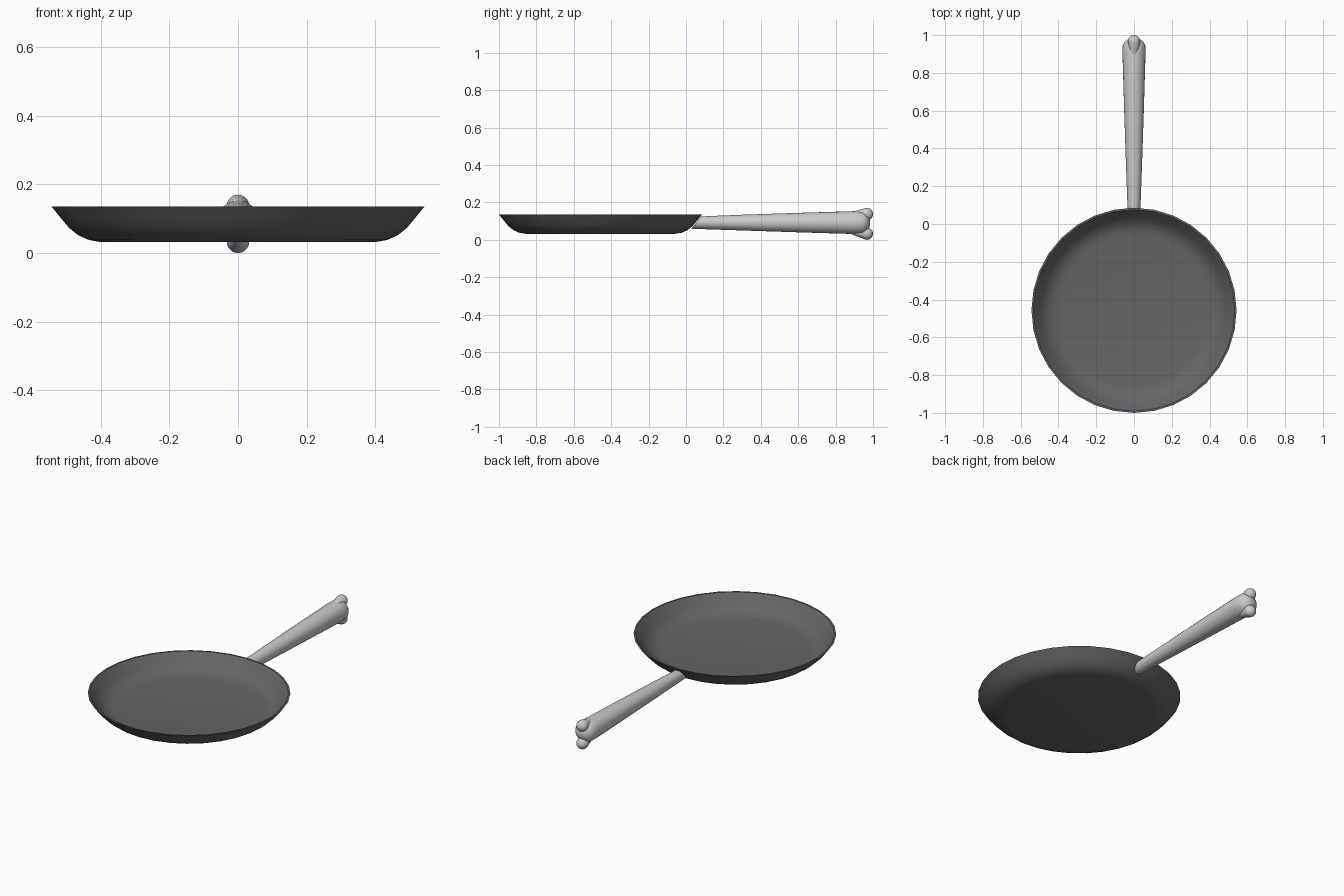
import bpy, math
from mathutils import Vector

if "Cube" in bpy.data.objects:
    bpy.data.objects.remove(bpy.data.objects["Cube"])

dark = bpy.data.materials.new("dark_metal")
dark.diffuse_color = (0.13, 0.13, 0.13, 1)
dark.use_nodes = True
dark.node_tree.nodes["Principled BSDF"].inputs["Base Color"].default_value = dark.diffuse_color


def make(name, rings, mat=None, angle=40):
    """Skin a list of equal-length rings; single points close the ends."""
    verts, faces, prev = [], [], None
    for ring in rings:
        ids = list(range(len(verts), len(verts) + len(ring)))
        verts += ring
        if prev:
            n = max(len(prev), len(ids))
            for i in range(n):
                j = (i + 1) % n
                q = [prev[i % len(prev)], prev[j % len(prev)],
                     ids[j % len(ids)], ids[i % len(ids)]]
                faces.append(list(dict.fromkeys(q)))
        prev = ids
    mesh = bpy.data.meshes.new(name)
    mesh.from_pydata([tuple(v) for v in verts], [], faces)
    ob = bpy.data.objects.new(name, mesh)
    bpy.context.collection.objects.link(ob)
    if mat:
        mesh.materials.append(mat)
    bpy.ops.object.select_all(action='DESELECT')
    ob.select_set(True)
    bpy.context.view_layer.objects.active = ob
    bpy.ops.object.mode_set(mode='EDIT')
    bpy.ops.mesh.select_all(action='SELECT')
    bpy.ops.mesh.normals_make_consistent(inside=False)
    bpy.ops.object.mode_set(mode='OBJECT')
    bpy.ops.object.shade_smooth_by_angle(angle=math.radians(angle))
    return ob


def circle(n):
    return [(math.cos(2 * math.pi * i / n), math.sin(2 * math.pi * i / n)) for i in range(n)]


# pan: outer wall, thin lip, inner wall and floor
profile = [(0, .032), (.40, .032), (.435, .038), (.466, .052), (.492, .073), (.513, .098),
           (.543, .135), (.533, .135), (.505, .103), (.485, .079), (.461, .060),
           (.432, .047), (.40, .042), (0, .042)]
pan = []
for r, z in profile:
    pan.append([Vector((r * c, -.457 + r * s, z)) for c, s in circle(32)] if r
               else [Vector((0, -.457, z))])
make("pan", pan, dark)


# round bar along y; slant tilts the first end to follow the pan wall
def bar(name, stations, n=24, slant=0):
    rings = []
    for k, (y, r, z) in enumerate(stations):
        if r == 0:
            rings.append([Vector((0, y, z))])
        else:
            t = slant if k < 2 else 0
            rings.append([Vector((r * c, y + t * r * s, z + r * s)) for c, s in circle(n)])
    return make(name, rings)


# handle: tapered grip with a rounded end
ZH = .092
grip = [(.055, 0, ZH), (.055, .033, ZH), (.30, .042, ZH), (.60, .052, ZH), (.90, .061, ZH)]
for i in range(6):
    a = math.radians(15 * (i + 1))
    grip.append((.93 + .055 * math.sin(a), .062 * math.cos(a) if i < 5 else 0, ZH))
bar("handle", grip, slant=.8)

# teardrop knobs above and below the handle end
for name, z0, z1 in (("upper_knob", .132, .137), ("lower_knob", .052, .033)):
    R = .033
    st = [(.84, 0, z0), (.86, .010, z0 + (z1 - z0) * .15)]
    for i in range(9):
        a = math.radians(-10 + 12.5 * i)
        st.append((.967 + R * math.sin(a), R * math.cos(a) if i < 8 else 0, z1))
    bar(name, st, n=20)
